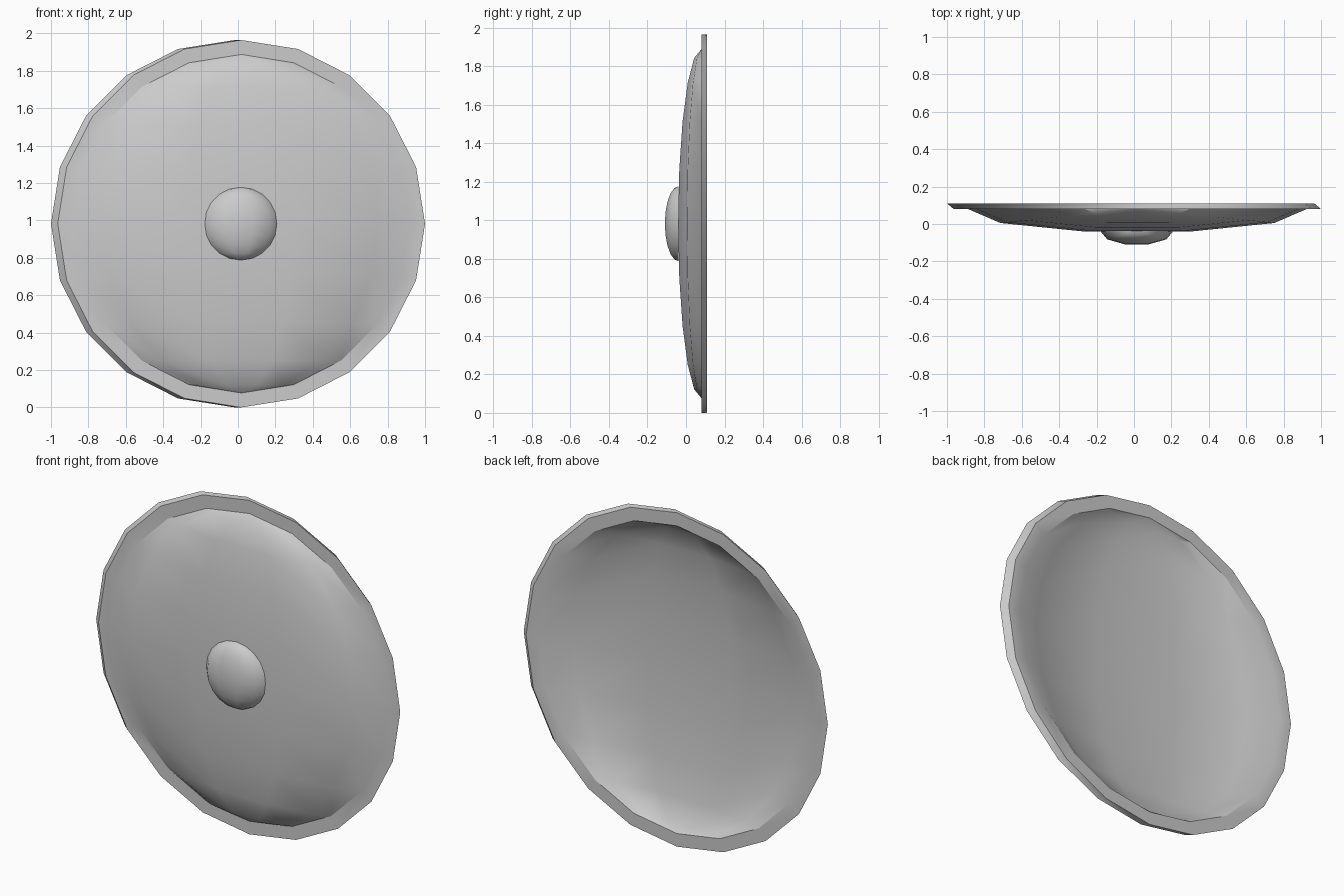
import bpy, bmesh
from math import sin, cos, pi, radians
from mathutils import Vector

if "Cube" in bpy.data.objects:
    bpy.data.objects.remove(bpy.data.objects["Cube"])

CX, CZ = 0.018, 0.982      # centre of the front face
N = 20                     # sides of the outline


def half_dome(bm, center, r, depth, strips=5, rings=10):
    """Flattened half sphere bulging to -y, with its poles at top and bottom."""
    rows = []
    for i in range(rings + 1):
        a = pi * i / rings
        row = []
        for j in range(strips + 1):
            b = pi * j / strips
            p = Vector((-cos(b) * sin(a) * r, -sin(b) * sin(a) * depth, cos(a) * r))
            row.append(bm.verts.new(center + p))
        rows.append(row)
    for i in range(rings):
        for j in range(strips):
            bm.faces.new((rows[i][j], rows[i + 1][j],
                          rows[i + 1][j + 1], rows[i][j + 1]))
    bmesh.ops.remove_doubles(bm, verts=bm.verts[:], dist=0.0005)
    bmesh.ops.dissolve_degenerate(bm, edges=bm.edges[:], dist=0.0001)


def finish(bm, name, angle=30):
    me = bpy.data.meshes.new(name)
    bm.to_mesh(me)
    bm.free()
    ob = bpy.data.objects.new(name, me)
    bpy.context.collection.objects.link(ob)
    bpy.ops.object.select_all(action='DESELECT')
    ob.select_set(True)
    bpy.context.view_layer.objects.active = ob
    bpy.ops.object.shade_smooth_by_angle(angle=radians(angle))
    return ob


# shield body: shallow dome plus flat rim, extruded backwards at a slant
bm = bmesh.new()
c = Vector((CX, 0.08, CZ))
half_dome(bm, c, 0.905, 0.127)
circles = []
for r in (0.905, 0.982):
    circles.append([bm.verts.new(c + Vector((sin(2 * pi * k / N) * r, 0, cos(2 * pi * k / N) * r)))
                    for k in range(N)])
for k in range(N):
    n = (k + 1) % N
    bm.faces.new((circles[0][k], circles[1][k], circles[1][n], circles[0][n]))
bmesh.ops.remove_doubles(bm, verts=bm.verts[:], dist=0.0005)
bmesh.ops.recalc_face_normals(bm, faces=bm.faces[:])
ext = bmesh.ops.extrude_face_region(bm, geom=bm.faces[:], use_keep_orig=True)
bmesh.ops.translate(bm, vec=(-2 * CX, 0.03, 0),
                    verts=[g for g in ext['geom'] if isinstance(g, bmesh.types.BMVert)])
bmesh.ops.recalc_face_normals(bm, faces=bm.faces[:])
finish(bm, "shield_body")

# central boss
bm = bmesh.new()
half_dome(bm, Vector((0.015, -0.038, CZ)), 0.195, 0.0755)
bmesh.ops.recalc_face_normals(bm, faces=bm.faces[:])
finish(bm, "center_boss", 40)
